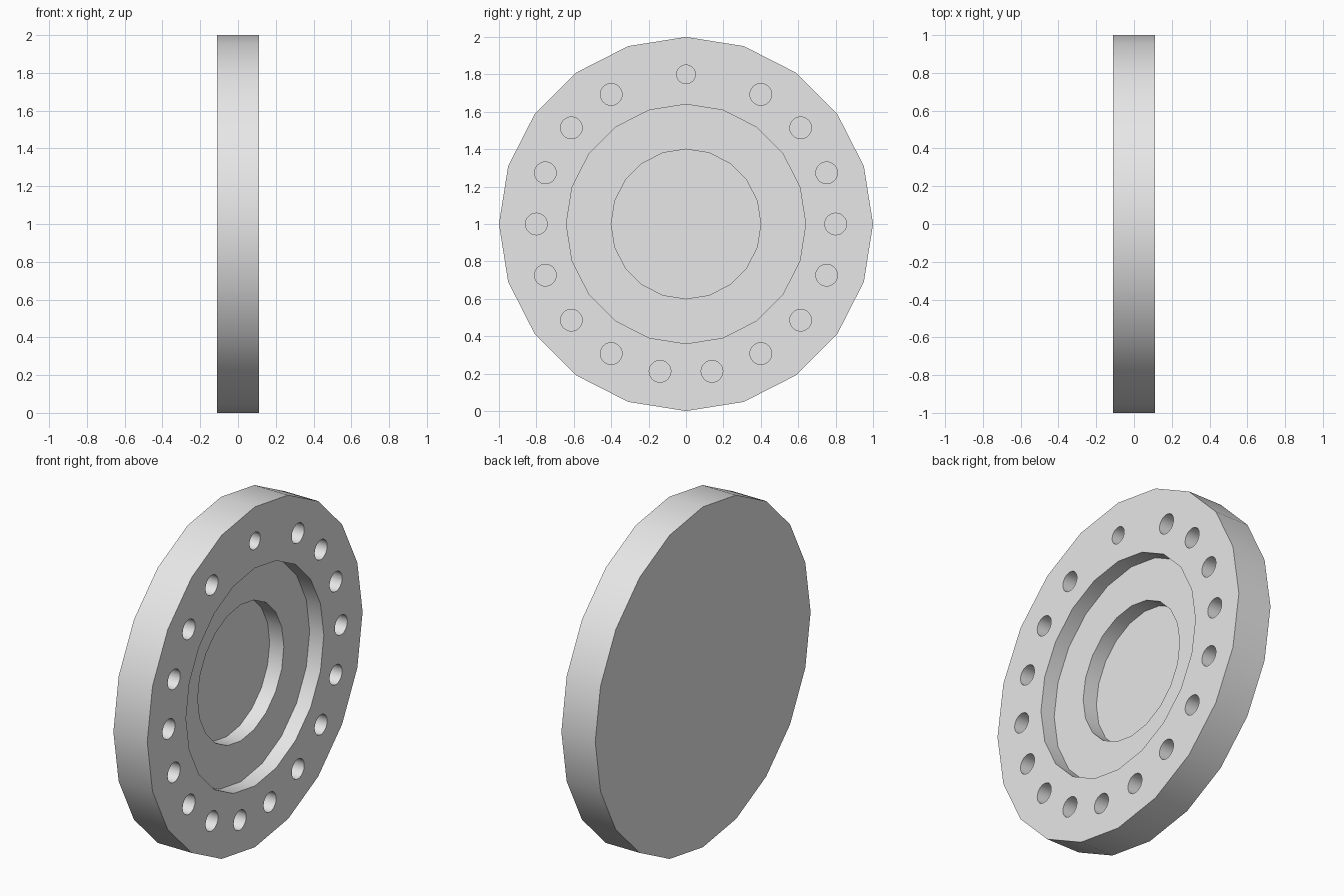
import bpy
import bmesh
from math import sin, cos, tau, radians
from mathutils import Matrix

SIDES = 20
HALF = 0.11          # half thickness
STEP = 0.092         # depth of each recess step

old = bpy.data.objects.get("Cube")
if old:
    bpy.data.objects.remove(old, do_unlink=True)

# Plain grey material
grey = bpy.data.materials.new("light grey")
grey.use_nodes = True
colour = (0.8, 0.8, 0.8, 1)
grey.diffuse_color = colour
grey.node_tree.nodes["Principled BSDF"].inputs["Base Color"].default_value = colour


def make_object(name, bm):
    bmesh.ops.recalc_face_normals(bm, faces=bm.faces)
    mesh = bpy.data.meshes.new(name)
    bm.to_mesh(mesh)
    bm.free()
    mesh.materials.append(grey)
    obj = bpy.data.objects.new(name, mesh)
    bpy.context.collection.objects.link(obj)
    return obj


# Disc turned around the x axis, with two stepped recesses on the +x face
profile = [(1, -HALF), (1, HALF), (0.64, HALF), (0.64, HALF - STEP),
           (0.4, HALF - STEP), (0.4, HALF - 2 * STEP)]
bm = bmesh.new()
rings = [[bm.verts.new((x, r * sin(tau * i / SIDES), 1 + r * cos(tau * i / SIDES)))
          for i in range(SIDES)] for r, x in profile]
for a, b in zip(rings, rings[1:]):
    for i in range(SIDES):
        j = (i + 1) % SIDES
        bm.faces.new((a[i], a[j], b[j], b[i]))
bm.faces.new(rings[0])
bm.faces.new(rings[-1])
disc = make_object("flange_disc", bm)

# Blind bolt holes: a smaller one at the top, the rest mirrored on both sides
holes = [(0, 0.05)]
for angle in range(30, 171, 20):
    holes += [(angle, 0.058), (-angle, 0.058)]
bm = bmesh.new()
for angle, radius in holes:
    a = radians(angle)
    place = Matrix.Translation((HALF, 0.8 * sin(a), 1 + 0.8 * cos(a)))
    bmesh.ops.create_cone(bm, cap_ends=True, segments=32, radius1=radius,
                          radius2=radius, depth=4 * STEP,
                          matrix=place @ Matrix.Rotation(tau / 4, 4, 'Y'))
cutter = make_object("hole_cutter", bm)

cut = disc.modifiers.new("bolt_holes", 'BOOLEAN')
cut.operation = 'DIFFERENCE'
cut.solver = 'EXACT'
cut.object = cutter

# Bake the cut, then smooth the round walls
bpy.ops.object.select_all(action='DESELECT')
disc.select_set(True)
bpy.context.view_layer.objects.active = disc
bpy.ops.object.modifier_apply(modifier=cut.name)
bpy.data.objects.remove(cutter, do_unlink=True)
bpy.ops.object.shade_smooth_by_angle(angle=radians(30))
